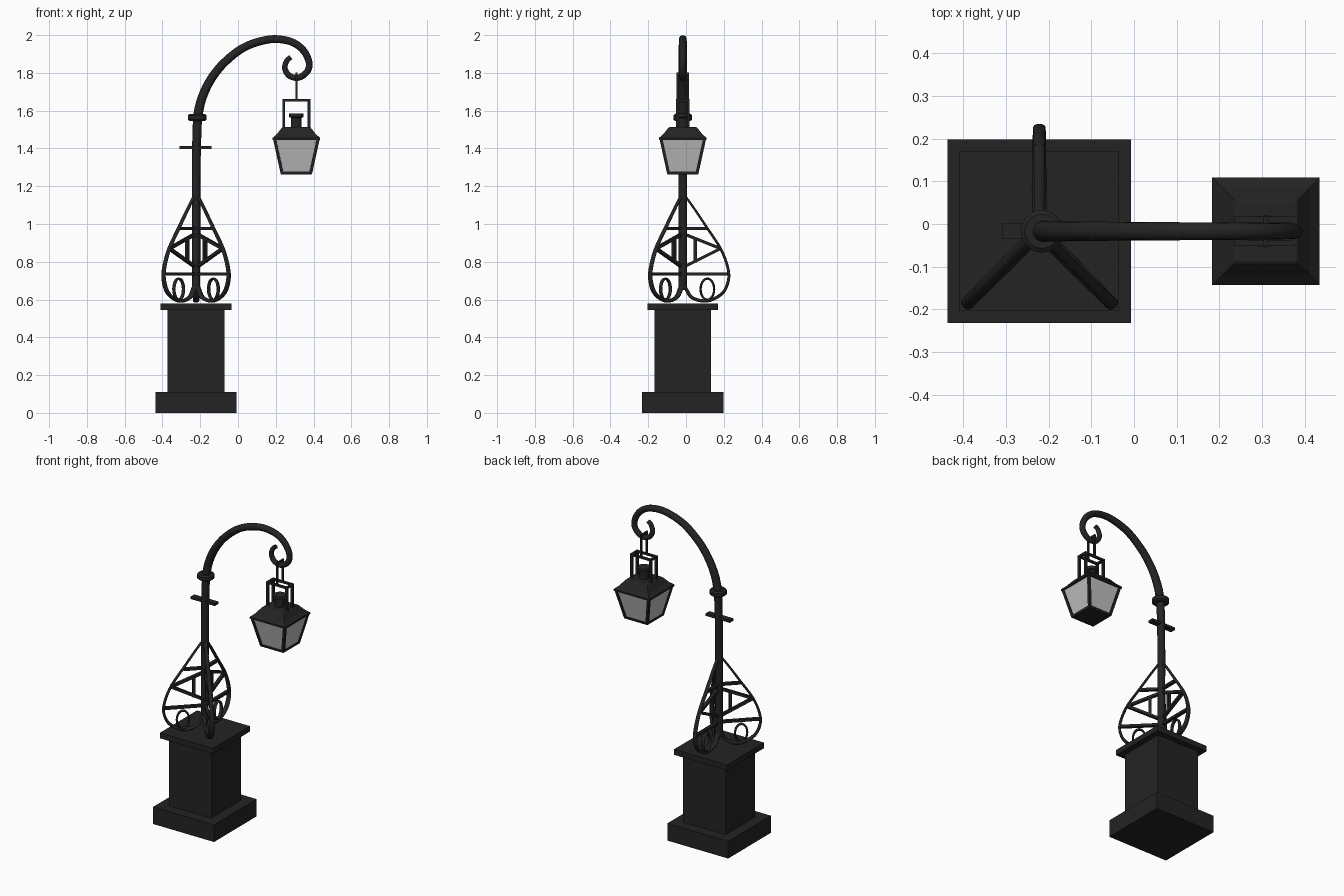
import bpy, bmesh, math
from mathutils import Vector as V

if "Cube" in bpy.data.objects:
    bpy.data.objects.remove(bpy.data.objects["Cube"])

def material(name, c):
    m = bpy.data.materials.new(name)
    m.diffuse_color = (c, c, c, 1)
    m.use_nodes = True
    m.node_tree.nodes["Principled BSDF"].inputs["Base Color"].default_value = m.diffuse_color
    return m

IRON = material("black_iron", 0.017)
GLASS = material("pale_glass", 0.53)
PX, PY = -0.222, -0.017      # post axis
LX = 0.309                   # lantern axis

def finish(name, bm, mat):
    bmesh.ops.recalc_face_normals(bm, faces=bm.faces)
    me = bpy.data.meshes.new(name)
    bm.to_mesh(me)
    bm.free()
    ob = bpy.data.objects.new(name, me)
    bpy.context.collection.objects.link(ob)
    me.materials.append(mat)
    return ob

def spline(pts, steps=6):
    """Catmull-Rom curve through the points"""
    p = [V(q) for q in pts]
    p = [p[0] * 2 - p[1]] + p + [p[-1] * 2 - p[-2]]
    out = []
    for i in range(1, len(p) - 2):
        a, b, c, d = p[i - 1:i + 3]
        for k in range(steps):
            t = k / steps
            out.append(0.5 * (2 * b + (c - a) * t + (2 * a - 5 * b + 4 * c - d) * t * t
                              + (3 * b - a - 3 * c + d) * t ** 3))
    return out + [p[-2]]

def sweep(name, pts, side, w, h, sides=12, closed=False, mat=IRON):
    """Elliptic (or 4-sided box) section along a path; w, h = (start, end) half sizes"""
    pts = [V(p) for p in pts]
    n = len(pts)
    side = V(side)
    bm = bmesh.new()
    rings = []
    turn, k = (math.pi / 4, math.sqrt(2)) if sides == 4 else (0, 1)
    for i, p in enumerate(pts):
        a = pts[(i - 1) % n] if closed else pts[max(i - 1, 0)]
        b = pts[(i + 1) % n] if closed else pts[min(i + 1, n - 1)]
        t = (b - a).normalized()
        nrm = t.cross(side).normalized()
        s = nrm.cross(t).normalized()
        f = i / (n - 1)
        wi, hi = w[0] + (w[1] - w[0]) * f, h[0] + (h[1] - h[0]) * f
        rings.append([bm.verts.new(p + s * (k * wi * math.cos(turn + math.tau * j / sides))
                                   + nrm * (k * hi * math.sin(turn + math.tau * j / sides)))
                      for j in range(sides)])
    for i in range(n if closed else n - 1):
        r, q = rings[i], rings[(i + 1) % n]
        for j in range(sides):
            m = (j + 1) % sides
            bm.faces.new((r[j], r[m], q[m], q[j])).smooth = sides > 4
    if not closed:
        bm.faces.new(rings[0])
        bm.faces.new(rings[-1])
    return finish(name, bm, mat)

def beam(name, a, b, side, w, h):
    return sweep(name, [a, b], side, (w, w), (h, h), 4)

def stack(name, cx, cy, profile, sides=4, mat=IRON):
    """Solid from (half width, z) levels: square when sides is 4, else round"""
    bm = bmesh.new()
    turn, k = (math.pi / 4, math.sqrt(2)) if sides == 4 else (0, 1)
    rings = [[bm.verts.new((cx + k * r * math.cos(turn + math.tau * j / sides),
                            cy + k * r * math.sin(turn + math.tau * j / sides), z))
              for j in range(sides)] for r, z in profile]
    for r, q in zip(rings, rings[1:]):
        for j in range(sides):
            m = (j + 1) % sides
            bm.faces.new((r[j], r[m], q[m], q[j]))
    bm.faces.new(rings[0])
    bm.faces.new(rings[-1])
    return finish(name, bm, mat)

# Pedestal
stack("pedestal_base", PX, PY, [(0.215, 0), (0.215, 0.11)])
stack("pedestal_column", PX, PY, [(0.15, 0.11), (0.15, 0.55)])
stack("pedestal_cap", PX, PY, [(0.187, 0.545), (0.187, 0.58)])

# Post, collar and ladder bar
sweep("post", [(PX, PY, 0.65), (PX, PY, 1.2), (-0.22, PY, 1.4), (-0.214, PY, 1.58)],
      (0, 1, 0), (0.022, 0.024), (0.022, 0.024), 16)
stack("collar", -0.216, PY, [(0.04, 1.545), (0.05, 1.553), (0.05, 1.575), (0.04, 1.583)], 20)
beam("ladder_bar", (-0.31, PY, 1.405), (-0.14, PY, 1.405), (0, 1, 0), 0.018, 0.008)

# Arched arm ending in a curled hook
arm = [(-.214, 1.57), (-.193, 1.66), (-.15, 1.755), (-.077, 1.85), (.034, 1.936),
       (.166, 1.977), (.272, 1.968), (.34, 1.926), (.375, 1.862), (.368, 1.81),
       (.322, 1.775), (.272, 1.785), (.248, 1.825), (.259, 1.865), (.28, 1.883)]
sweep("arched_arm", spline([(x, PY, z) for x, z in arm]), (0, 1, 0),
      (0.025, 0.013), (0.025, 0.013), 16)

# Three scrolled fins around the foot of the post
fin = [(.012, 1.15), (.065, 1.075), (.125, .985), (.2, .87), (.238, .77), (.241, .70),
       (.208, .632), (.13, .593), (.05, .61), (.012, .665)]
bars = [((0, .975), (.128, .975)), ((0, .735), (.238, .735)),
        ((0, .95), (.2, .87)), ((0, .77), (.2, .87)), ((.066, .795), (.066, .925))]
for i, deg in enumerate((90, 225, 315)):
    c, s = math.cos(math.radians(deg)), math.sin(math.radians(deg))
    def at(r, z):
        return (PX + c * r, PY + s * r, z)
    side = (-s, c, 0)
    sweep(f"fin_scroll_{i}", spline([at(*p) for p in fin]), side,
          (0.011, 0.018), (0.006, 0.010), 10)
    for j, (a, b) in enumerate(bars):
        beam(f"fin_bar_{i}_{j}", at(*a), at(*b), side, 0.010, 0.008)
    ring = [at(.13 + .036 * math.cos(math.tau * k / 24), .655 + .056 * math.sin(math.tau * k / 24))
            for k in range(24)]
    sweep(f"fin_ring_{i}", ring, side, (0.012, 0.012), (0.006, 0.006), 8, True)

# Lantern body
stack("lantern_glass", LX, PY, [(0.077, 1.27), (0.117, 1.45)], mat=GLASS)
stack("lantern_floor", LX, PY, [(0.081, 1.263), (0.084, 1.277)])
stack("lantern_roof", LX, PY, [(0.126, 1.445), (0.126, 1.456), (0.104, 1.475),
                               (0.076, 1.51), (0.07, 1.513)])
stack("lantern_chimney", LX, PY, [(0.028, 1.51), (0.028, 1.562), (0.038, 1.566),
                                  (0.038, 1.585)], 16)
for sx in (-1, 1):
    for sy in (-1, 1):
        beam(f"lantern_post_{sx}_{sy}", (LX + sx * .075, PY + sy * .075, 1.267),
             (LX + sx * .115, PY + sy * .115, 1.45), (1, 0, 0), 0.008, 0.008)

# Twin hanger frames and the link over the hook
for sy in (-1, 1):
    y = PY + sy * .028
    for sx in (-1, 1):
        beam(f"hanger_leg_{sx}_{sy}", (LX + sx * .067, y, 1.505), (LX + sx * .067, y, 1.66),
             (1, 0, 0), 0.007, 0.007)
    beam(f"hanger_top_{sy}", (LX - .074, y, 1.655), (LX + .074, y, 1.655), (0, 1, 0), 0.007, 0.006)
    beam(f"link_rod_{sy}", (LX, y, 1.655), (LX, y, 1.80), (1, 0, 0), 0.005, 0.006)
for sx in (-1, 1):
    beam(f"hanger_cross_{sx}", (LX + sx * .067, PY - .028, 1.655),
         (LX + sx * .067, PY + .028, 1.655), (1, 0, 0), 0.007, 0.006)
beam("link_pin", (LX, PY - .034, 1.795), (LX, PY + .034, 1.795), (1, 0, 0), 0.005, 0.006)
